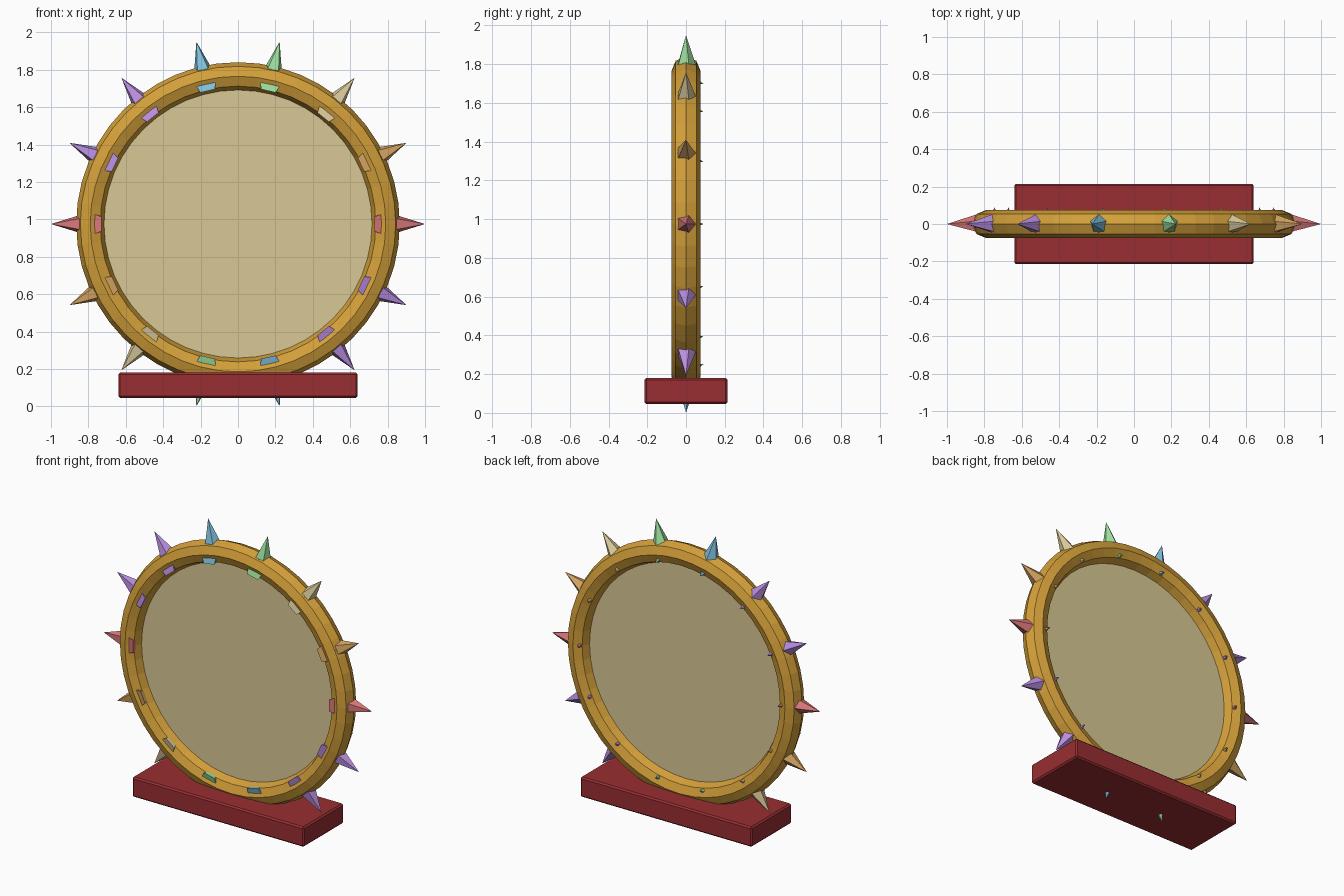
import bpy, bmesh, math
from mathutils import Vector, Matrix

if "Cube" in bpy.data.objects:
    bpy.data.objects.remove(bpy.data.objects["Cube"])

CZ = 0.975          # height of the ring centre


def material(name, rgb):
    lin = [(c / 255 / 12.92) if c < 11 else ((c / 255 + 0.055) / 1.055) ** 2.4 for c in rgb]
    m = bpy.data.materials.new(name)
    m.diffuse_color = (*lin, 1)
    m.use_nodes = True
    m.node_tree.nodes["Principled BSDF"].inputs["Base Color"].default_value = m.diffuse_color
    return m


def finish(name, bm, mat):
    bmesh.ops.recalc_face_normals(bm, faces=bm.faces)
    me = bpy.data.meshes.new(name)
    bm.to_mesh(me)
    bm.free()
    me.materials.append(mat)
    ob = bpy.data.objects.new(name, me)
    bpy.context.collection.objects.link(ob)
    return ob


def spike(name, base, axis, corner, radius, length, mat):
    """Five-sided cone; one base corner points along 'corner'."""
    axis = axis.normalized()
    corner = corner.normalized()
    side = axis.cross(corner)
    bm = bmesh.new()
    ring = []
    for k in range(5):
        a = math.tau * k / 5
        ring.append(bm.verts.new(base + radius * (math.cos(a) * corner + math.sin(a) * side)))
    tip = bm.verts.new(base + axis * length)
    bm.faces.new(ring)
    for k in range(5):
        bm.faces.new((ring[k], ring[(k + 1) % 5], tip))
    return finish(name, bm, mat)


gold = material("gold", (212, 160, 58))
dark_red = material("dark red", (153, 46, 50))
sand = material("sand", (218, 201, 149))
gems = [
    material("gem red", (218, 120, 122)),
    material("gem orange", (214, 166, 98)),
    material("gem tan", (220, 204, 156)),
    material("gem green", (158, 224, 158)),
    material("gem blue", (130, 194, 222)),
    material("gem violet", (188, 144, 226)),
    material("gem purple", (182, 140, 222)),
]

# Ring: octagonal section swept round in the xz plane
bm = bmesh.new()
SEG, SIDES = 48, 8
rows = []
for i in range(SEG):
    a = math.tau * i / SEG
    row = []
    for j in range(SIDES):
        b = math.tau * j / SIDES
        r = 0.79 + 0.075 * math.cos(b)
        row.append(bm.verts.new((r * math.cos(a), 0.075 * math.sin(b), CZ + r * math.sin(a))))
    rows.append(row)
for i in range(SEG):
    p, q = rows[i], rows[(i + 1) % SEG]
    for j in range(SIDES):
        k = (j + 1) % SIDES
        bm.faces.new((p[j], q[j], q[k], p[k]))
finish("ring", bm, gold)

# Flat disc filling the ring
bm = bmesh.new()
bmesh.ops.create_cone(bm, cap_ends=True, segments=48, radius1=0.735, radius2=0.735, depth=0.006,
                      matrix=Matrix.Translation((0, 0, CZ)) @ Matrix.Rotation(math.pi / 2, 4, 'X'))
finish("disc", bm, sand)

# Base block with softened edges
bm = bmesh.new()
bmesh.ops.create_cube(bm, size=1, matrix=Matrix.Translation((0, 0, 0.1125))
                      @ Matrix.Diagonal((1.28, 0.43, 0.135, 1)))
bmesh.ops.bevel(bm, geom=bm.edges[:], offset=0.01, segments=1, affect='EDGES')
finish("base", bm, dark_red)

# Outer spikes and inner studs, seven colours used twice around the ring
centre = Vector((0, 0, CZ))
back = Vector((0, 1, 0))
tilt = math.radians(15)
for i in range(14):
    a = math.tau * i / 14
    out = Vector((math.cos(a), 0, math.sin(a)))
    mat = gems[i % 7]
    spike(f"outer_spike_{i + 1}", centre + out * 0.83, out, back, 0.055, 0.17, mat)
    spike(f"inner_stud_{i + 1}", centre + out * 0.783 - back * 0.061,
          back * math.cos(tilt) - out * math.sin(tilt),
          out * math.cos(tilt) + back * math.sin(tilt), 0.068, 0.156, mat)
